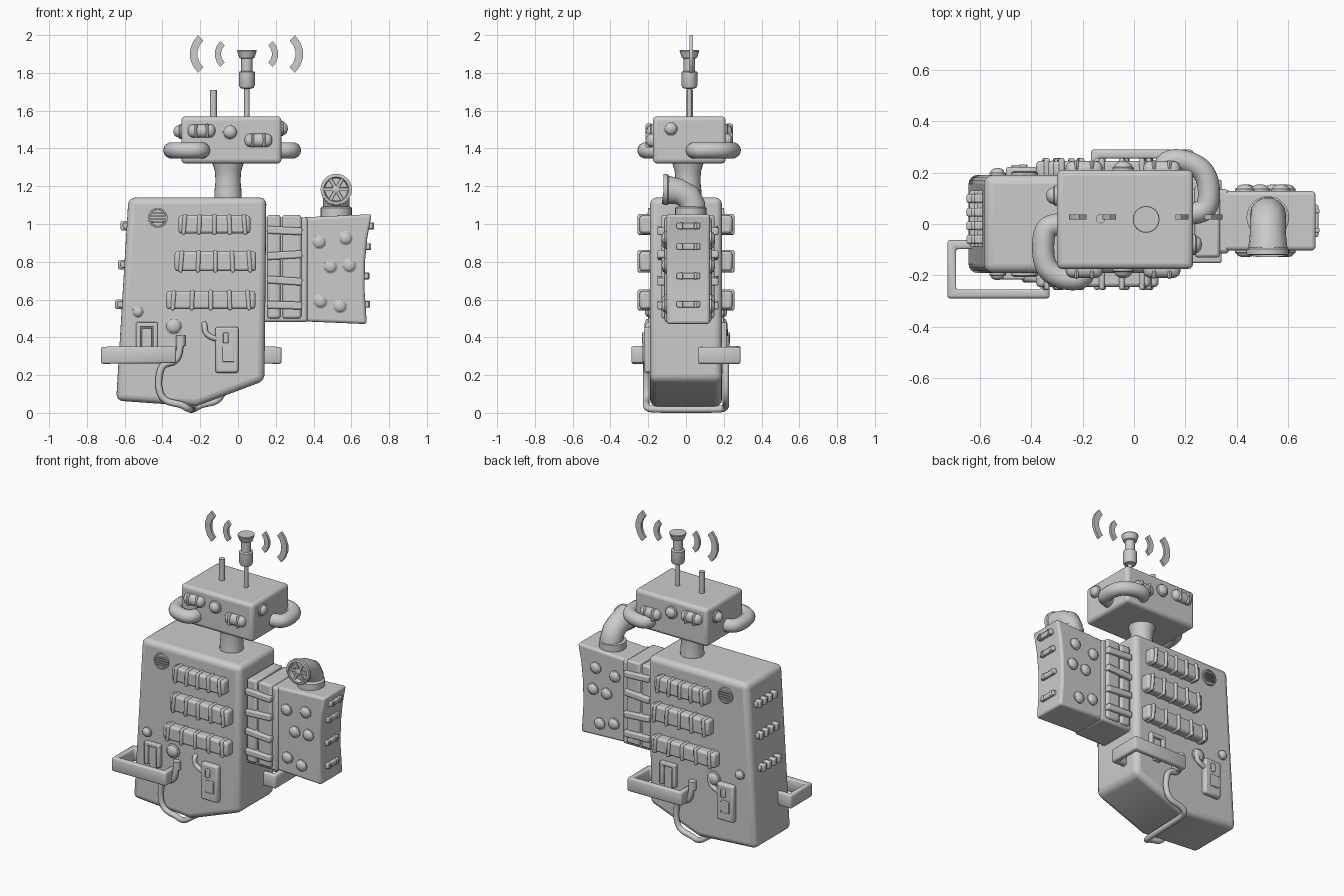
import bpy, bmesh, math
from mathutils import Vector, Matrix

def finish(o, bevel=0, seg=3):
    if bevel:
        m = o.modifiers.new("round", 'BEVEL')
        m.width, m.segments, m.limit_method = bevel, seg, 'ANGLE'
        m.angle_limit = math.radians(25)
    bpy.ops.object.select_all(action='DESELECT')
    o.select_set(True)
    bpy.context.view_layer.objects.active = o
    bpy.ops.object.shade_smooth_by_angle(angle=math.radians(35))
    return o

def mesh_obj(name, bm, bevel=0, seg=3):
    bmesh.ops.recalc_face_normals(bm, faces=bm.faces)
    me = bpy.data.meshes.new(name)
    bm.to_mesh(me)
    bm.free()
    o = bpy.data.objects.new(name, me)
    bpy.context.collection.objects.link(o)
    return finish(o, bevel, seg)

def prism(name, pts, y0, y1, bevel=0, seg=3):
    """Extrude an x-z outline along y."""
    bm = bmesh.new()
    f = bm.faces.new([bm.verts.new((x, y0, z)) for x, z in pts])
    ext = bmesh.ops.extrude_face_region(bm, geom=[f])['geom']
    bmesh.ops.translate(bm, vec=(0, y1 - y0, 0),
                        verts=[v for v in ext if isinstance(v, bmesh.types.BMVert)])
    return mesh_obj(name, bm, bevel, seg)

def box(name, x0, x1, y0, y1, z0, z1, bevel=0.008, tilt=0, seg=2):
    bm = bmesh.new()
    c = Vector(((x0 + x1) / 2, (y0 + y1) / 2, (z0 + z1) / 2))
    m = (Matrix.Translation(c) @ Matrix.Rotation(tilt, 4, 'Y')
         @ Matrix.Diagonal((abs(x1 - x0), abs(y1 - y0), abs(z1 - z0), 1)))
    bmesh.ops.create_cube(bm, size=1, matrix=m)
    return mesh_obj(name, bm, bevel, seg)

def lathe(name, prof, loc, axis=(0, 0, 1), n=24):
    """Spin (radius, height) pairs about an axis through loc."""
    bm = bmesh.new()
    rings = [[bm.verts.new((r * math.cos(2 * math.pi * i / n), r * math.sin(2 * math.pi * i / n), h))
              for i in range(n)] for r, h in prof]
    for a, b in zip(rings, rings[1:]):
        for i in range(n):
            bm.faces.new((a[i], a[(i + 1) % n], b[(i + 1) % n], b[i]))
    bm.faces.new(rings[0])
    bm.faces.new(rings[-1])
    q = Vector((0, 0, 1)).rotation_difference(Vector(axis)).to_matrix().to_4x4()
    bm.transform(Matrix.Translation(loc) @ q)
    return mesh_obj(name, bm)

def dome(name, loc, axis, r, h):
    """Rounded stud on a thin collar."""
    prof = [(r, -0.01), (r, 0.008), (r * 0.82, 0.012)]
    prof += [(r * 0.82 * math.cos(t), 0.012 + (h - 0.012) * math.sin(t)) for t in (0.4, 0.8, 1.2, 1.5)]
    return lathe(name, prof, loc, axis, 20)

def tube(name, pts, r, radii=None, caps=True, smooth=True):
    cu = bpy.data.curves.new(name, 'CURVE')
    cu.dimensions, cu.bevel_depth, cu.bevel_resolution, cu.use_fill_caps = '3D', r, 5, caps
    s = cu.splines.new('NURBS' if smooth else 'POLY')
    s.points.add(len(pts) - 1)
    for i, p in enumerate(pts):
        s.points[i].co = (*p, 1)
        s.points[i].radius = radii[i] if radii else 1
    if smooth:
        s.order_u, s.use_endpoint_u, s.resolution_u = 3, True, 5
    o = bpy.data.objects.new(name, cu)
    bpy.context.collection.objects.link(o)
    bpy.ops.object.select_all(action='DESELECT')
    o.select_set(True)
    bpy.context.view_layer.objects.active = o
    bpy.ops.object.convert(target='MESH')
    return finish(bpy.context.view_layer.objects.active)

# body with sloped underside, neck, head
prism("body", [(-0.58, 1.14), (0.15, 1.14), (0.14, 0.17), (-0.22, 0.035), (-0.645, 0.065)],
      -0.19, 0.19, 0.035, 4)
lathe("neck", [(0.073, 1.12), (0.072, 1.17), (0.066, 1.23), (0.07, 1.28), (0.085, 1.33)], (-0.053, 0.01, 0))
prism("head", [(-0.30, 1.57), (0.23, 1.57), (0.23, 1.32), (-0.30, 1.32)], -0.175, 0.21, 0.022)

# head face parts, front and back
for s, y in ((-1, -0.175), (1, 0.21)):
    for i, (x, z) in enumerate(((-0.193, 1.493), (0.108, 1.443))):
        box(f"eye_{i}", x - 0.073, x + 0.073, y - s * 0.04, y + s * 0.035, z - 0.035, z + 0.035, 0.03, 0, 4)
        for dx in (-0.03, 0.03):
            box("eye_band", x + dx - 0.008, x + dx + 0.008, y, y + s * 0.039, z - 0.038, z + 0.038, 0.012)
    dome("nose_knob", (-0.042, y, 1.487), (0, s, 0), 0.042, 0.035)
dome("head_knob_left", (-0.30, 0.11, 1.49), (-1, 0, 0), 0.04, 0.042)
dome("head_knob_right", (0.23, -0.08, 1.505), (1, 0, 0), 0.04, 0.034)

# bent tubes around opposite head corners
tube("head_tube_left", [(-0.19, -0.15, 1.39), (-0.185, -0.215, 1.39), (-0.28, -0.215, 1.39),
                        (-0.35, -0.17, 1.39), (-0.355, -0.05, 1.39), (-0.33, 0.0, 1.39), (-0.27, 0.0, 1.39)], 0.043)
tube("head_tube_right", [(0.12, 0.19, 1.39), (0.11, 0.245, 1.39), (0.2, 0.25, 1.39),
                         (0.285, 0.2, 1.39), (0.295, 0.08, 1.39), (0.26, 0.04, 1.39), (0.2, 0.04, 1.39)], 0.043)

# antennas and signal arcs
lathe("short_antenna", [(0.018, 1.56), (0.018, 1.71)], (-0.13, 0.02, 0), n=16)
lathe("antenna", [(0.014, 1.56), (0.014, 1.715), (0.036, 1.72), (0.042, 1.735), (0.042, 1.805), (0.03, 1.81),
                  (0.03, 1.875), (0.04, 1.88), (0.052, 1.915), (0.05, 1.92)], (0.047, 0.018, 0))
for s in (-1, 1):
    for c, ro, ri, h in ((0.165, 0.135, 0.095, 0.83), (0.075, 0.093, 0.06, 0.83)):
        ang = [h * (i / 2.5 - 1) for i in range(6)]
        outer = [(0.045 + s * (c + ro * math.cos(a)), 1.9 + ro * math.sin(a)) for a in ang]
        inner = [(0.045 + s * (c + ri * math.cos(a)), 1.9 + ri * math.sin(a)) for a in reversed(ang)]
        prism("signal_arc", outer + inner, 0.018, 0.036)

# body face parts, mirrored front to back
for s in (-1, 1):
    y = s * 0.19
    for x0, x1, z0, z1 in ((-0.315, 0.065, 0.945, 1.05), (-0.335, 0.095, 0.745, 0.86), (-0.38, 0.092, 0.545, 0.65)):
        box("rib_bar", x0, x1, y - s * 0.02, s * 0.245, z0 + 0.005, z1 - 0.005, 0.014)
        for k in range(5):
            x = x0 + (x1 - x0) * (0.08 + 0.21 * k)
            box("rib_band", x - 0.011, x + 0.011, y - s * 0.02, s * 0.256, z0 - 0.002, z1 + 0.002, 0.008,
                0.08 - 0.04 * k)
    # round vent with slats
    lathe("vent", [(0.053, -0.01), (0.053, 0.01), (0.045, 0.012), (0.043, 0.004)], (-0.425, y, 1.033), (0, s, 0))
    for dz in (-0.024, -0.008, 0.008, 0.024):
        w = math.sqrt(0.045 ** 2 - dz ** 2)
        box("vent_slat", -0.425 - w, -0.425 + w, y, y + s * 0.015, 1.029 + dz, 1.037 + dz, 0.002)
    dome("body_stud_small", (-0.53, y, 0.535), (0, s, 0), 0.032, 0.028)
    dome("body_stud_large", (-0.34, y, 0.46), (0, s, 0), 0.047, 0.03)

# ridged grips on the left side
for x, z in ((-0.59, 0.99), (-0.603, 0.785), (-0.62, 0.575)):
    box("side_grip", x - 0.018, x + 0.03, -0.09, 0.13, z - 0.016, z + 0.016, 0.006)
    for k in range(4):
        yk = -0.06 + 0.053 * k
        box("grip_ridge", x - 0.031, x + 0.03, yk - 0.017, yk + 0.017, z - 0.025, z + 0.025, 0.008)

# lower parts repeated by a half turn about the body axis
for s in (-1, 1):
    X = (lambda x: x) if s < 0 else (lambda x: -0.495 - x)
    # ribbon rail around the corner
    bm = bmesh.new()
    path = [(-0.58, -0.08), (-0.708, -0.08), (-0.708, -0.272), (-0.345, -0.272), (-0.345, -0.17)]
    lo, hi = [[bm.verts.new((X(x), -s * y, z + (0.01 * (x + 0.5)))) for x, y in path] for z in (0.262, 0.352)]
    for i in range(len(path) - 1):
        bm.faces.new((lo[i], lo[i + 1], hi[i + 1], hi[i]))
    rail = mesh_obj("corner_rail", bm)
    sol = rail.modifiers.new("thick", 'SOLIDIFY')
    sol.thickness, sol.offset, sol.use_even_offset = 0.034, 0, True
    finish(rail, 0.01, 2)
    # bracket behind the rail
    for x0, x1, z0, z1 in ((-0.54, -0.515, 0.33, 0.48), (-0.45, -0.425, 0.33, 0.48), (-0.54, -0.425, 0.455, 0.48)):
        box("bracket_frame", X(x0), X(x1), s * 0.17, s * 0.215, z0, z1, 0.006)
    box("bracket_plate", X(-0.51), X(-0.455), s * 0.17, s * 0.205, 0.30, 0.45, 0.004)
    # drain hose that runs under the body
    tube("hose", [(X(x), s * y, z) for x, y, z in (
        (-0.305, 0.17, 0.395), (-0.302, 0.215, 0.40), (-0.315, 0.21, 0.27), (-0.41, 0.21, 0.26), (-0.425, 0.21, 0.13),
        (-0.39, 0.21, 0.06), (-0.30, 0.212, 0.045), (-0.265, 0.205, 0.022), (-0.25, 0.15, 0.018), (-0.2475, 0, 0.018))], 0.018)
    lathe("hose_collar", [(0.025, 0.355), (0.025, 0.41)], (X(-0.303), s * 0.205, 0), n=16)
    # control panel with cable
    box("control_panel", X(-0.12), X(0.003), s * 0.17, s * 0.222, 0.212, 0.455, 0.012)
    box("panel_key", X(-0.082), X(-0.02), s * 0.21, s * 0.23, 0.27, 0.35, 0.004)
    box("panel_switch", X(-0.08), X(-0.05), s * 0.21, s * 0.232, 0.37, 0.425, 0.004)
    tube("panel_cable", [(X(x), s * y, z) for x, y, z in (
        (-0.178, 0.17, 0.47), (-0.178, 0.205, 0.475), (-0.172, 0.205, 0.405), (-0.105, 0.205, 0.39))], 0.015)

# strapped joint between body and side box
box("joint_core", 0.12, 0.37, -0.115, 0.135, 0.48, 1.035, 0.015)
for x0, x1 in ((0.155, 0.225), (0.235, 0.335)):
    box("joint_panel", x0, x1, -0.13, 0.15, 0.50, 1.048, 0.012)
for s, y in ((-1, -0.13), (1, 0.15)):
    for z, t in ((0.965, 0.05), (0.835, -0.06), (0.70, 0.07), (0.57, 0.03)):
        box("joint_strap", 0.155, 0.34, y - s * 0.02, y + s * 0.022, z - 0.02, z + 0.02, 0.008, t)

# side box with hollowed outer edge
prism("side_box", [(0.34, 1.035), (0.708, 1.052), (0.685, 0.93), (0.672, 0.80), (0.67, 0.65), (0.682, 0.47),
                   (0.335, 0.485)], -0.103, 0.128, 0.016)
for s, y in ((-1, -0.103), (1, 0.128)):
    for x, z in ((0.43, 0.905), (0.57, 0.925), (0.49, 0.775), (0.59, 0.78), (0.437, 0.59), (0.54, 0.565)):
        dome("box_stud", (x, y, z), (0, s, 0), 0.038, 0.026)
for x, z in ((0.697, 0.99), (0.68, 0.88), (0.671, 0.725), (0.675, 0.575)):
    box("box_slat", x - 0.02, x + 0.019, -0.05, 0.075, z - 0.016, z + 0.016, 0.006)
    for yk in (-0.025, 0.05):
        box("slat_ridge", x - 0.02, x + 0.024, yk - 0.008, yk + 0.008, z - 0.018, z + 0.018, 0.004)

# elbow pipe with fan in its mouth
lathe("pipe_flange", [(0.083, 1.03), (0.083, 1.085), (0.072, 1.092)], (0.52, 0.025, 0))
tube("elbow_pipe", [(0.52, 0.035, 1.04), (0.52, 0.035, 1.1), (0.52, 0.012, 1.145), (0.52, -0.04, 1.172), (0.52, -0.118, 1.183)],
     0.07, [1, 1, 1.0, 1.0, 1.13], False, False)
fan = (0.52, -0.118, 1.183)
lathe("pipe_mouth", [(0.07, -0.03), (0.082, -0.02), (0.083, 0.0), (0.066, 0.002), (0.06, -0.025)], fan, (0, -1, 0))
lathe("fan_hub", [(0.02, -0.03), (0.02, -0.004), (0.012, 0.0)], fan, (0, -1, 0), 16)
for k in range(6):
    a = k * math.pi / 3
    x, z = 0.52 + 0.04 * math.cos(a), 1.183 + 0.04 * math.sin(a)
    box("fan_blade", x - 0.025, x + 0.025, -0.112, -0.1, z - 0.009, z + 0.009, 0.002, -a)
